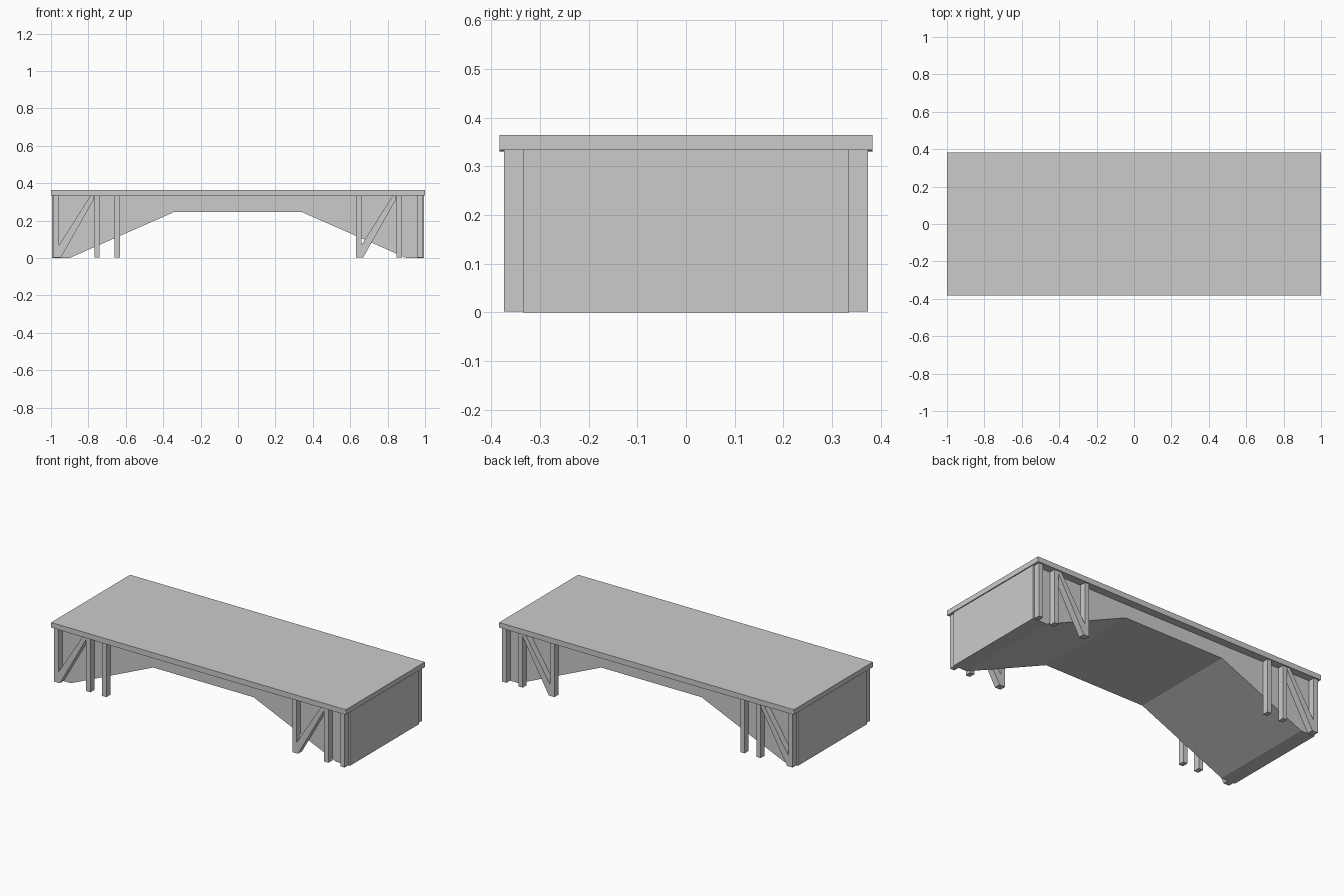
import bpy

if "Cube" in bpy.data.objects:
    bpy.data.objects.remove(bpy.data.objects["Cube"])


def extrude_profile(name, pts, y0, y1):
    """Solid made from an (x, z) outline swept from y0 to y1."""
    n = len(pts)
    verts = [(x, y, z) for y in (y0, y1) for x, z in pts]
    faces = [list(range(n)), list(range(2 * n - 1, n - 1, -1))]
    faces += [[(i + 1) % n, i, n + i, n + (i + 1) % n] for i in range(n)]
    mesh = bpy.data.meshes.new(name)
    mesh.from_pydata(verts, [], faces)
    obj = bpy.data.objects.new(name, mesh)
    bpy.context.collection.objects.link(obj)
    return obj


def side_part(name, pts):
    """Part on the front side, mirrored to the back."""
    obj = extrude_profile(name, pts, -0.374, -0.335)
    mod = obj.modifiers.new("mirror_back", 'MIRROR')
    mod.use_axis = (False, True, False)
    return obj


DECK_Z = 0.333

# Deck slab with a very slightly lower middle underside
extrude_profile("deck", [(-1, DECK_Z), (-0.4, 0.330), (0.4, 0.330),
                         (1, DECK_Z), (1, 0.364), (-1, 0.364)], -0.383, 0.383)

# Solid core with the angular arch underneath
extrude_profile("arch_body", [(-0.994, 0), (-0.9, 0), (-0.34, 0.246),
                              (0.34, 0.246), (0.9, 0), (0.994, 0),
                              (0.994, DECK_Z), (-0.994, DECK_Z)], -0.335, 0.335)

# Posts on each side
for i, x in enumerate((-0.971, -0.754, -0.645, 0.645, 0.861, 0.971)):
    h = 0.0145
    side_part(f"post_{i + 1}", [(x - h, 0.002), (x + h, 0.002),
                                (x + h, DECK_Z), (x - h, DECK_Z)])

# Diagonal braces, both leaning the same way
for name, x in (("left_brace", -0.957), ("right_brace", 0.659)):
    side_part(name, [(x, 0.002), (x + 0.01, 0.002), (x + 0.187, 0.315),
                     (x + 0.187, DECK_Z), (x + 0.168, DECK_Z), (x, 0.068)])
